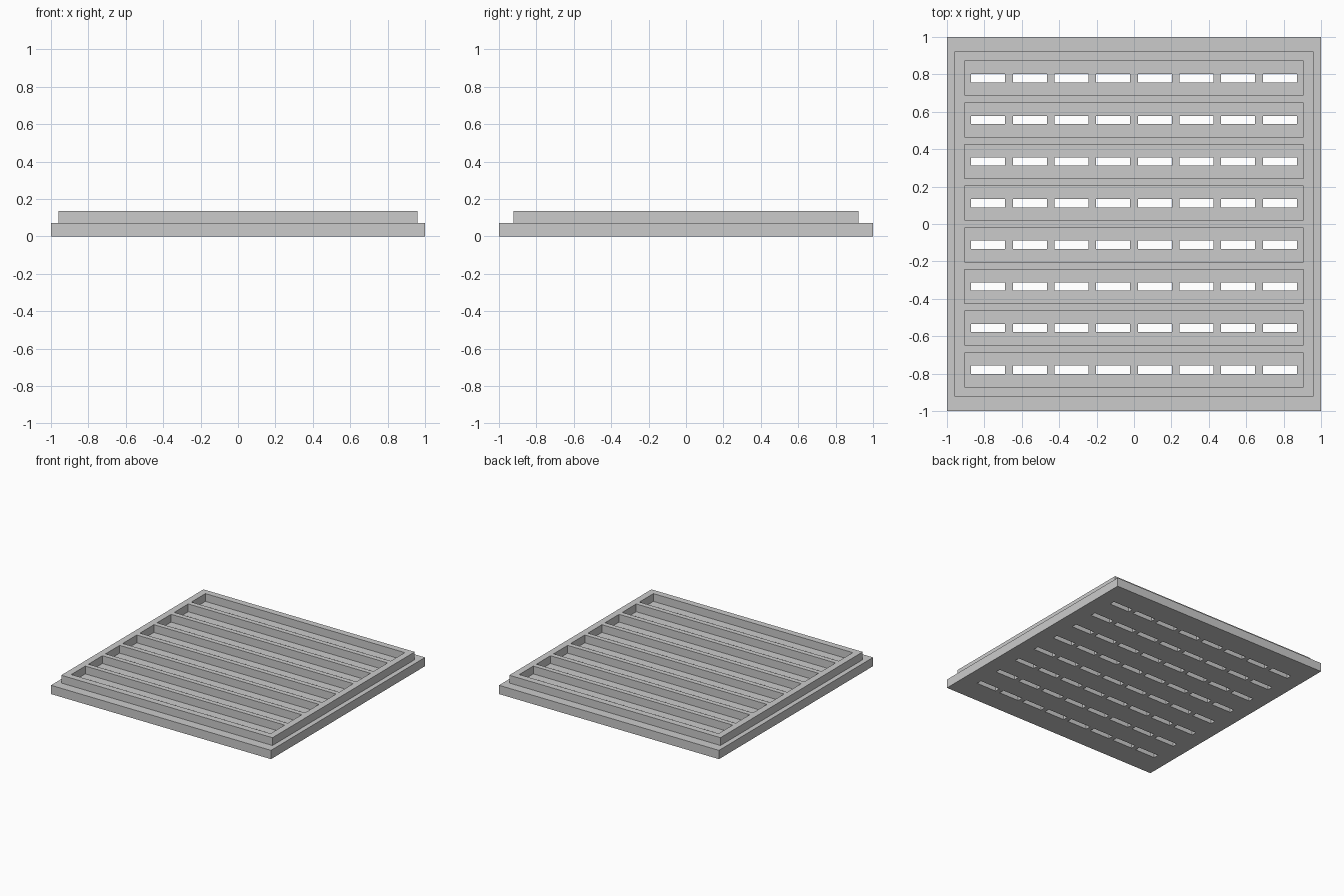
import bpy
import bmesh

cube = bpy.data.objects.get("Cube")
if cube:
    bpy.data.objects.remove(cube, do_unlink=True)

COUNT = 8
PITCH = 0.2227
BASE_TOP, RIM_TOP = 0.072, 0.136
CENTRES = [(i - (COUNT - 1) / 2) * PITCH for i in range(COUNT)]

grey = bpy.data.materials.new("plain grey")
grey.use_nodes = True
colour = (0.6, 0.6, 0.6, 1)
grey.diffuse_color = colour
grey.node_tree.nodes["Principled BSDF"].inputs["Base Color"].default_value = colour


def cuts(half_size, centres, half_gap):
    """Outer edges plus both edges of each opening; odd cells are open."""
    edges = [c + s * half_gap for c in centres for s in (-1, 1)]
    return [-half_size] + edges + [half_size]


def pierced_plate(name, xs, ys, bottom, top):
    """Flat plate with rectangular openings, extruded to its thickness."""
    bm = bmesh.new()
    grid = [[bm.verts.new((x, y, bottom)) for y in ys] for x in xs]
    for i in range(len(xs) - 1):
        for j in range(len(ys) - 1):
            if i % 2 and j % 2:
                continue
            bm.faces.new((grid[i][j], grid[i + 1][j],
                          grid[i + 1][j + 1], grid[i][j + 1]))
    result = bmesh.ops.extrude_face_region(bm, geom=bm.faces[:], use_keep_orig=True)
    raised = [v for v in result["geom"] if isinstance(v, bmesh.types.BMVert)]
    bmesh.ops.translate(bm, verts=raised, vec=(0, 0, top - bottom))
    bmesh.ops.recalc_face_normals(bm, faces=bm.faces[:])
    mesh = bpy.data.meshes.new(name)
    bm.to_mesh(mesh)
    bm.free()
    mesh.materials.append(grey)
    obj = bpy.data.objects.new(name, mesh)
    bpy.context.collection.objects.link(obj)
    return obj


# Square base with rows of through slots
pierced_plate("slotted_base", cuts(1, CENTRES, 0.091),
              cuts(1, CENTRES, 0.022), 0, BASE_TOP)

# Raised ribs and rim, leaving one long channel over each row of slots
pierced_plate("ribbed_rim", cuts(0.96, [0], 0.906),
              cuts(0.923, CENTRES, 0.091), BASE_TOP, RIM_TOP)
